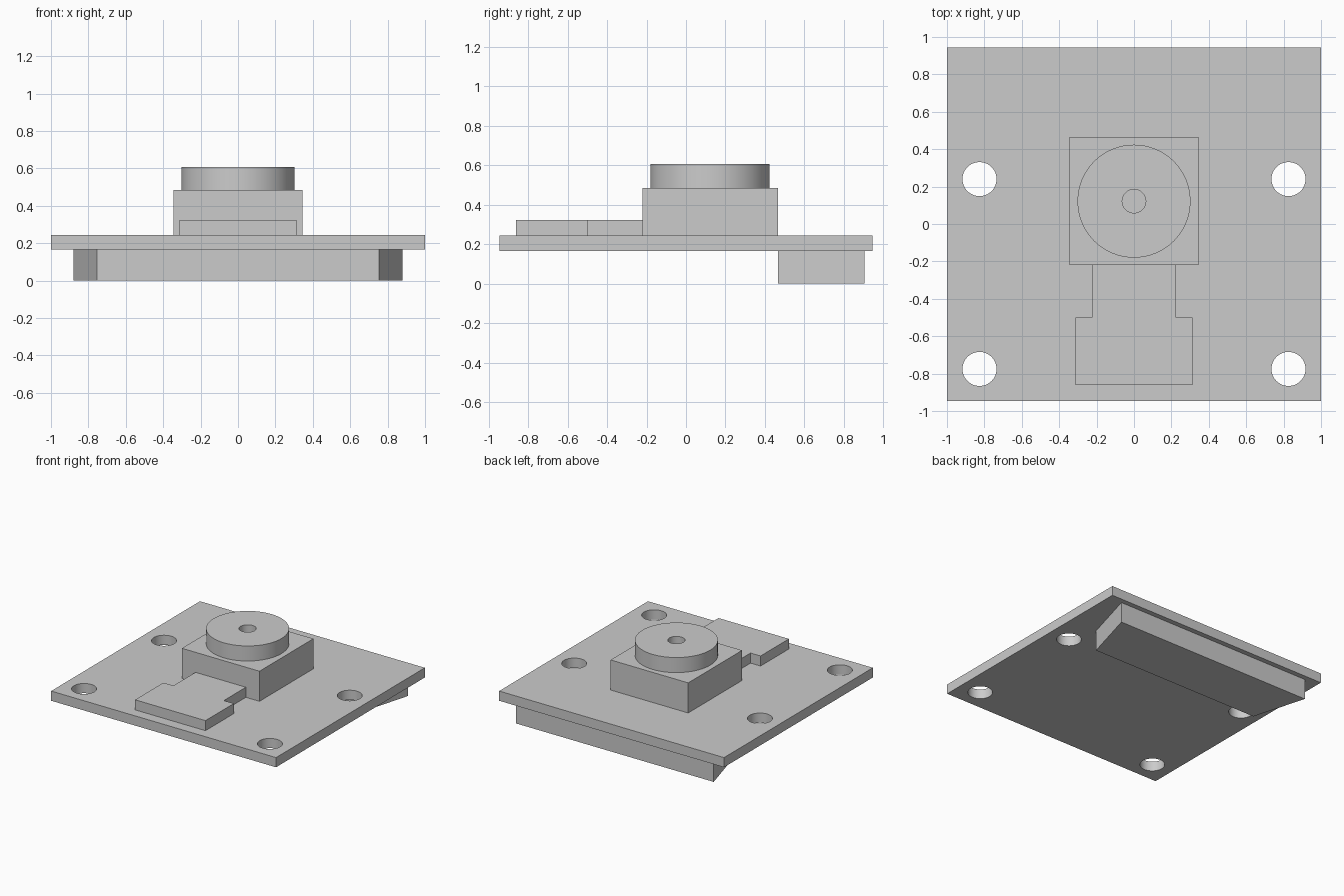
import bpy, bmesh, math

cube = bpy.data.objects.get("Cube")
if cube:
    bpy.data.objects.remove(cube, do_unlink=True)

grey = bpy.data.materials.new("light_grey")
grey.use_nodes = True
grey.diffuse_color = (0.6, 0.6, 0.6, 1)
grey.node_tree.nodes["Principled BSDF"].inputs["Base Color"].default_value = (0.6, 0.6, 0.6, 1)


def prism(name, outline, z0, z1):
    """Extrude a flat outline from z0 up to z1."""
    bm = bmesh.new()
    base = bm.faces.new([bm.verts.new((x, y, z0)) for x, y in outline])
    top = bmesh.ops.extrude_face_region(bm, geom=[base])
    verts = [v for v in top["geom"] if isinstance(v, bmesh.types.BMVert)]
    bmesh.ops.translate(bm, verts=verts, vec=(0, 0, z1 - z0))
    bmesh.ops.recalc_face_normals(bm, faces=bm.faces)
    mesh = bpy.data.meshes.new(name)
    bm.to_mesh(mesh)
    bm.free()
    mesh.materials.append(grey)
    obj = bpy.data.objects.new(name, mesh)
    bpy.context.collection.objects.link(obj)
    return obj


def symmetric(half):
    """Complete a right-hand outline with its mirror image."""
    return half + [(-x, y) for x, y in reversed(half)]


def circle(x, y, r, n=64):
    return [(x + r * math.cos(math.tau * i / n), y + r * math.sin(math.tau * i / n))
            for i in range(n)]


def drill(obj, name, x, y, r, z0, z1):
    """Cut a round hole with a hidden cutter."""
    cutter = prism(name, circle(x, y, r), z0, z1)
    cutter.hide_render = True
    cutter.hide_set(True)
    mod = obj.modifiers.new(name, 'BOOLEAN')
    mod.operation = 'DIFFERENCE'
    mod.solver = 'EXACT'
    mod.object = cutter


def smooth(obj):
    """Apply the cuts, then shade round walls smooth and keep edges sharp."""
    bpy.ops.object.select_all(action='DESELECT')
    obj.select_set(True)
    bpy.context.view_layer.objects.active = obj
    for mod in list(obj.modifiers):
        cutter = mod.object
        bpy.ops.object.modifier_apply(modifier=mod.name)
        bpy.data.objects.remove(cutter, do_unlink=True)
    bpy.ops.object.shade_smooth_by_angle(angle=math.radians(30))


# Circuit board with four mounting holes
board = prism("board", symmetric([(1, -0.945), (1, 0.945)]), 0.165, 0.243)
for x in (-0.826, 0.826):
    for y in (-0.775, 0.24):
        drill(board, "mounting_hole", x, y, 0.091, 0.1, 0.3)
smooth(board)

# Tapered connector under the back edge
prism("rear_connector", symmetric([(0.755, 0.465), (0.88, 0.905)]), 0, 0.165)

# Square lens housing
prism("lens_housing", symmetric([(0.345, -0.22), (0.345, 0.465)]), 0.243, 0.485)

# Round lens barrel with central aperture
barrel = prism("lens_barrel", circle(0, 0.122, 0.302), 0.485, 0.606)
drill(barrel, "aperture", 0, 0.122, 0.063, 0.4, 0.7)
smooth(barrel)

# Flat cable plug with a narrower neck
prism("front_plug", symmetric([(0.313, -0.86), (0.313, -0.50),
                               (0.224, -0.50), (0.224, -0.22)]), 0.243, 0.324)
